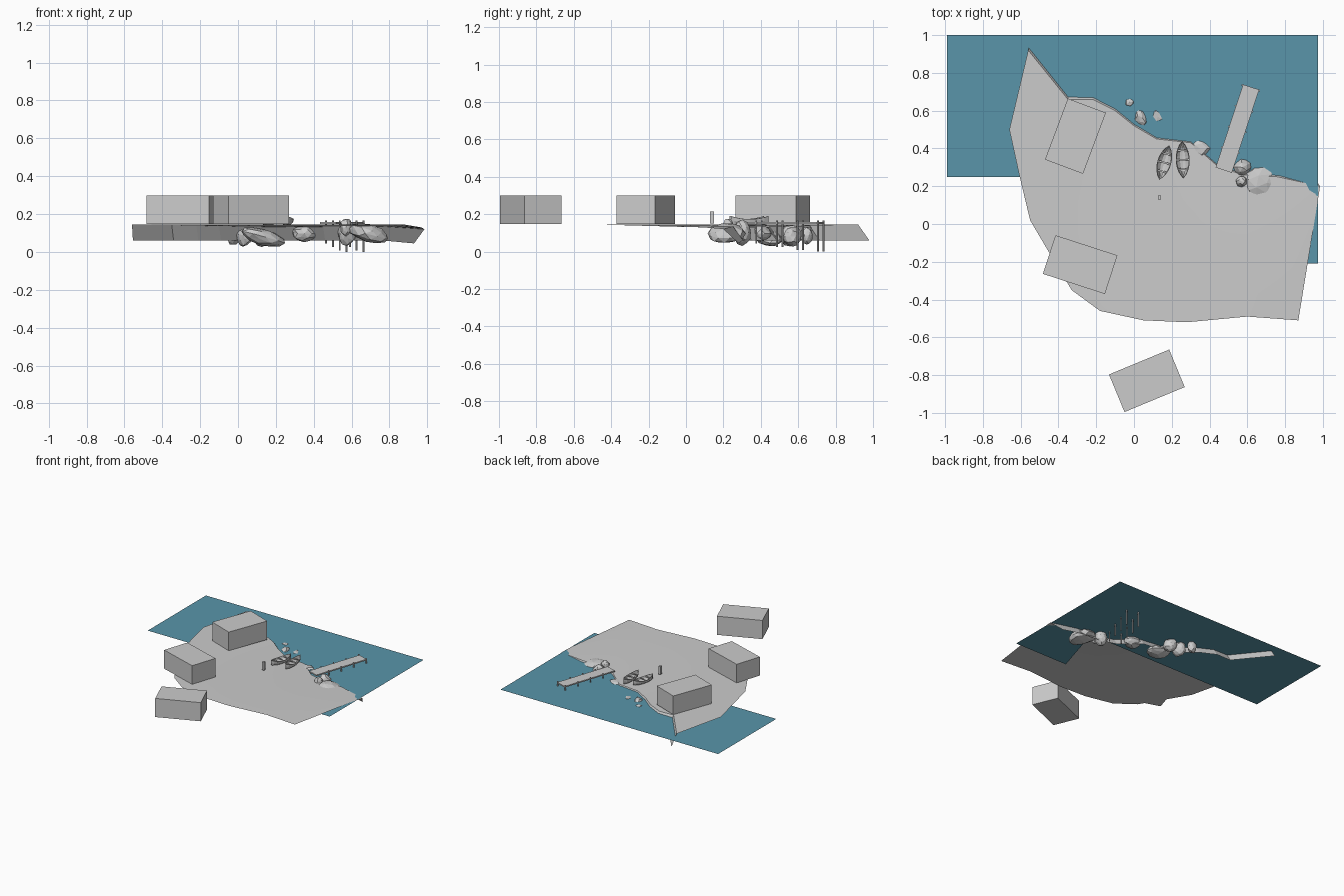
import bpy, bmesh, math, random
from mathutils import Vector, Matrix

if "Cube" in bpy.data.objects:
    bpy.data.objects.remove(bpy.data.objects["Cube"])
random.seed(4)


def mesh_object(name, verts, faces, smooth=False):
    me = bpy.data.meshes.new(name)
    me.from_pydata(verts, [], faces)
    bm = bmesh.new()
    bm.from_mesh(me)
    bmesh.ops.remove_doubles(bm, verts=bm.verts, dist=1e-5)
    bmesh.ops.recalc_face_normals(bm, faces=bm.faces)
    bm.to_mesh(me)
    bm.free()
    for p in me.polygons:
        p.use_smooth = smooth
    ob = bpy.data.objects.new(name, me)
    bpy.context.collection.objects.link(ob)
    return ob


def box(name, centre, size, angle=0.0):
    bpy.ops.mesh.primitive_cube_add(size=1, location=centre, rotation=(0, 0, math.radians(angle)))
    ob = bpy.context.object
    ob.name = name
    ob.scale = size
    return ob


def loft(name, rows, smooth=False):
    n = len(rows[0])
    verts = [p for r in rows for p in r]
    faces = [(j * n + i, j * n + i + 1, (j + 1) * n + i + 1, (j + 1) * n + i)
             for j in range(len(rows) - 1) for i in range(n - 1)]
    return mesh_object(name, verts, faces, smooth)


# Land: shore edge and inland edge, joined by a sheet that dips at the shore
shore = [(-.56, .92, .145), (-.35, .66, .142), (-.22, .66, .139), (-.1, .6, .137), (0, .52, .135),
         (.12, .45, .133), (.3, .43, .132), (.45, .3, .133), (.58, .26, .135), (.76, .25, .135),
         (.985, .2, .12)]
inland = [(-.66, .5), (-.61, .27), (-.55, .02), (-.45, -.15), (-.33, -.35), (-.18, -.46),
          (.05, -.51), (.28, -.52), (.6, -.49), (.87, -.51), (.95, -.02)]
rows = []
for k in range(7):
    t = k / 6
    row = []
    for i, (s, q) in enumerate(zip(shore, inland)):
        z0 = .132 if i == 10 else .146
        row.append((q[0] + (s[0] - q[0]) * t, q[1] + (s[1] - q[1]) * t, z0 + (s[2] - z0) * t * t))
    rows.append(row)
loft("land", rows, True)

# Bank falling below the water along the shore
foot = [(x + .01, y + .055, .06) for x, y, z in shore]
foot[0] = (-.555, .98, .06)
foot[-1] = (.93, .28, .045)
loft("shore_bank", [shore, foot])

# Water sheet
WZ = .125
water = mesh_object("water", [(-.99, 1, WZ), (-.99, .25, WZ), (.63, .25, WZ), (.49, -.21, WZ),
                              (.975, -.21, WZ), (.975, 1, WZ)], [(0, 1, 2, 3, 4, 5)])
mat = bpy.data.materials.new("water_blue")
mat.diffuse_color = (.1, .3, .4, 1)
mat.use_nodes = True
mat.node_tree.nodes["Principled BSDF"].inputs["Base Color"].default_value = mat.diffuse_color
water.data.materials.append(mat)

# Three plain huts
for i, (x, y, a) in enumerate([(-.31, .465, 69.4), (-.285, -.215, -18), (.068, -.83, 22.5)]):
    box(f"hut_{i + 1}", (x, y, .223), (.345, .215, .152), a)

# Marker post
box("marker_post", (.135, .14, .182), (.018, .022, .066))

# Dock: deck plus four pairs of posts
a, b = Vector((.475, .285, 0)), Vector((.62, .725, 0))
along = (b - a).normalized()
side = Vector((-along.y, along.x, 0))
deg = math.degrees(math.atan2(along.y, along.x))
mid = (a + b) / 2
box("dock_deck", (mid.x, mid.y, .153), ((b - a).length, .09, .01), deg)
for i, t in enumerate((.24, .49, .74, .99)):
    for s in (-1, 1):
        p = a.lerp(b, t) + side * s * .047
        low = max(0, .06 - .07 * t)
        bpy.ops.mesh.primitive_cylinder_add(vertices=8, radius=.005, depth=.166 - low,
                                            location=(p.x, p.y, (.166 + low) / 2))
        bpy.context.object.name = f"dock_post_{i + 1}_{'left' if s > 0 else 'right'}"

# Faceted rocks: centre, radii, tilt about y, turn about z
rocks = [((-.025, .645, .085), (.037, .037, .052), 0, 0),
         ((.035, .56, .085), (.045, .06, .06), 10, 20),
         ((.125, .57, .08), (.05, .055, .058), 0, 40),
         ((.13, .44, .078), (.125, .075, .043), 15, 15),
         ((.35, .4, .098), (.07, .06, .045), 0, 0),
         ((.575, .3, .1), (.055, .05, .07), 0, 30),
         ((.57, .225, .13), (.032, .032, .05), 0, 0),
         ((.69, .22, .098), (.115, .105, .048), 15, -10)]
for i, (c, r, tilt, turn) in enumerate(rocks):
    bpy.ops.mesh.primitive_ico_sphere_add(subdivisions=2, radius=1, location=c)
    ob = bpy.context.object
    ob.name = f"rock_{i + 1}"
    for v in ob.data.vertices:
        v.co *= random.uniform(.86, 1.04)
    ob.scale = r
    ob.rotation_euler = (0, math.radians(tilt), math.radians(turn))


# Canoes: open pointed hulls with cross seats
def canoe(name, x, y, length, angle):
    place = Matrix.Translation((x, y, .138)) @ Matrix.Rotation(math.radians(angle), 4, 'Z')
    rows = []
    for k in range(11):
        t = -1 + k / 5
        w = .037 * (1 - t * t) ** .8
        keel, rim = .012 * t ** 4, .035 + .016 * t * t
        rows.append([place @ Vector((w * math.sin(u), t * length / 2, rim - (rim - keel) * math.cos(u)))
                     for u in [math.radians(d) for d in (-90, -60, -25, 0, 25, 60, 90)]])
    hull = loft(name + "_hull", rows)
    hull.modifiers.new("thickness", 'SOLIDIFY').thickness = .003
    for j, (f, w) in enumerate([(-.5, .055), (0, .07), (.5, .055)]):
        p = place @ Vector((0, f * length / 2, .032))
        box(f"{name}_seat_{j + 1}", p, (w, .009, .004), angle)


canoe("canoe_1", .16, .325, .19, -16)
canoe("canoe_2", .258, .34, .2, 2)
